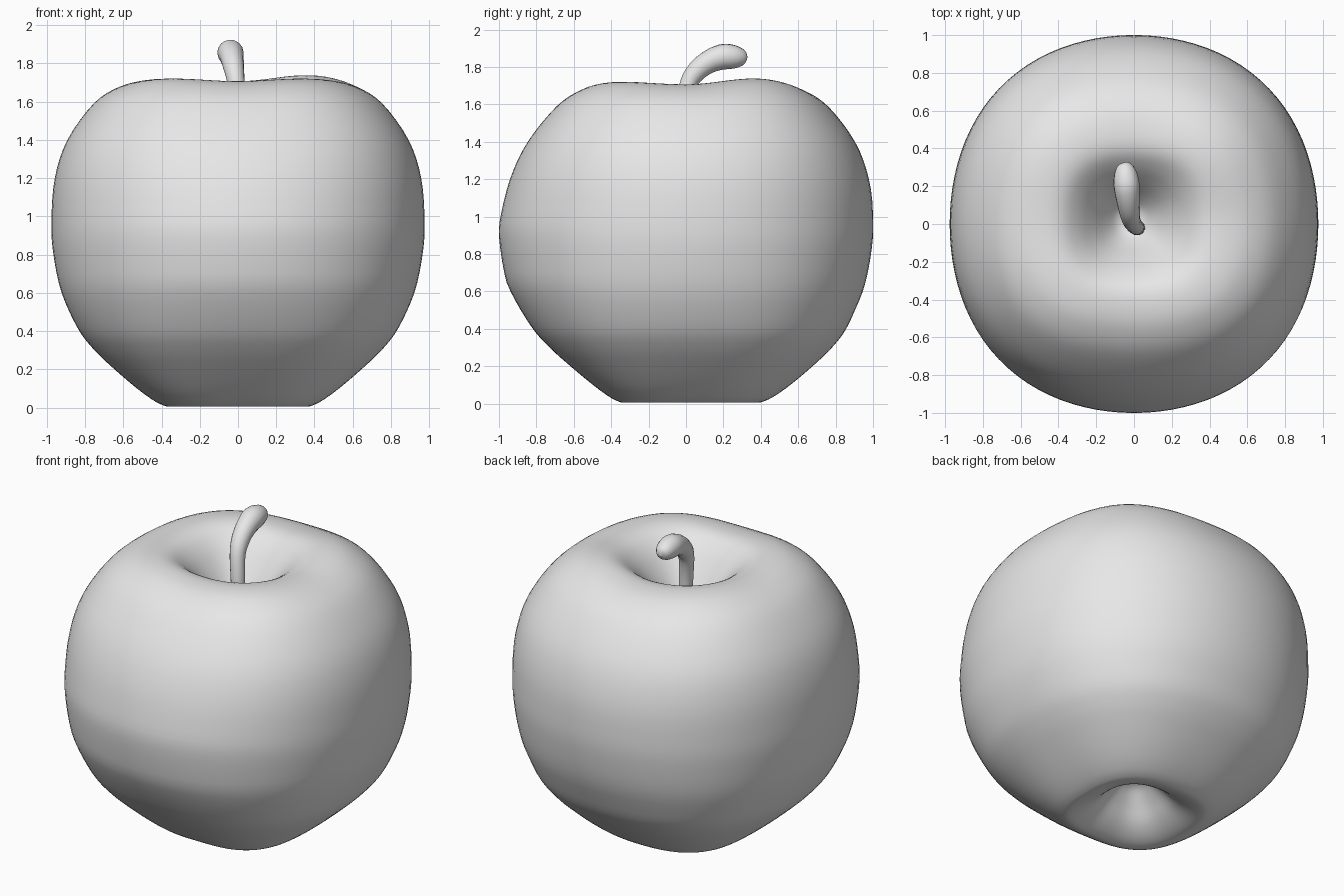
import bpy
import bmesh
from math import cos, sin, pi, exp

if "Cube" in bpy.data.objects:
    bpy.data.objects.remove(bpy.data.objects["Cube"], do_unlink=True)

grey = bpy.data.materials.new("plain_grey")
grey.use_nodes = True
COLOUR = (0.8, 0.8, 0.8, 1)
grey.diffuse_color = COLOUR
grey.node_tree.nodes["Principled BSDF"].inputs["Base Color"].default_value = COLOUR


def smooth_path(points, steps):
    """Sample a smooth curve running through all the points."""
    ext = [points[0]] + points + [points[-1]]
    out = []
    for a, b, c, d in zip(ext, ext[1:], ext[2:], ext[3:]):
        for k in range(steps):
            t = k / steps
            out.append(tuple(
                q + t / 2 * (r - p + t * (2 * p - 5 * q + 4 * r - s + t * (3 * (q - r) + s - p)))
                for p, q, r, s in zip(a, b, c, d)))
    return out + [points[-1]]


def shape(r, z, angle):
    """Push a lathed point into the slightly lopsided, squarish fruit shape."""
    c, s = cos(angle), sin(angle)
    front, back = max(0, -s) ** 2, max(0, s) ** 2
    corner = sin(2 * angle) ** 2
    scale = 1 + corner * (0.025 + 0.08 * (z - 0.95) ** 2)
    scale += front * (0.025 - 0.17 * max(0, z - 0.95) - 0.15 * max(0, 0.65 - z))
    scale += back * (0.025 + 0.08 * max(0, 0.5 - z) - 0.04 * max(0, z - 1.1))
    # Shoulders rise at the corners, most of all at the back left
    lobe = corner * (0.032 if s > 0 and c > 0 else 0.014)
    rise = lobe * exp(-((r - 0.5) / 0.22) ** 2) if z > 1 else 0
    shift = 0.02 * max(0, 1 - r / 0.5) if z > 1 else 0
    return r * scale * c - shift, r * scale * s + shift, z + rise


# Fruit body: lathed outline from the bottom hollow to the stem hollow
outline = [(0, 0.25), (0.07, 0.23), (0.14, 0.16), (0.21, 0.08), (0.28, 0.03),
           (0.35, 0.006), (0.4, 0.016), (0.46, 0.05), (0.54, 0.11), (0.645, 0.2),
           (0.75, 0.3), (0.835, 0.41), (0.922, 0.6), (0.965, 0.8), (0.976, 0.97),
           (0.958, 1.2), (0.892, 1.4), (0.755, 1.59), (0.62, 1.678), (0.49, 1.706),
           (0.38, 1.695), (0.29, 1.635), (0.21, 1.545), (0.13, 1.44), (0.07, 1.38),
           (0, 1.36)]
SIDES = 96
bm = bmesh.new()
rings = [[bm.verts.new(shape(r, z, 2 * pi * i / SIDES)) for i in range(SIDES)]
         for r, z in smooth_path(outline, 4)]
for low, high in zip(rings, rings[1:]):
    for i in range(SIDES):
        j = (i + 1) % SIDES
        bm.faces.new((low[i], low[j], high[j], high[i]))
bmesh.ops.remove_doubles(bm, verts=bm.verts, dist=0.0005)
bmesh.ops.recalc_face_normals(bm, faces=bm.faces)
for face in bm.faces:
    face.smooth = True
mesh = bpy.data.meshes.new("fruit_body")
bm.to_mesh(mesh)
bm.free()
mesh.materials.append(grey)
bpy.context.collection.objects.link(bpy.data.objects.new("fruit_body", mesh))

# Stem: bent tube with a thick rounded tip, given as x, y, z, radius
stem_path = [(0.02, -0.02, 1.34, 0.04), (0.01, -0.015, 1.55, 0.042), (-0.01, 0.01, 1.7, 0.046),
             (-0.022, 0.055, 1.775, 0.054), (-0.031, 0.12, 1.826, 0.061),
             (-0.038, 0.19, 1.853, 0.068), (-0.042, 0.24, 1.855, 0.066),
             (-0.046, 0.285, 1.85, 0.054), (-0.048, 0.315, 1.843, 0.033),
             (-0.05, 0.326, 1.84, 0.002)]
curve = bpy.data.curves.new("stem", "CURVE")
curve.dimensions = "3D"
curve.bevel_depth = 1
curve.bevel_resolution = 6
curve.use_fill_caps = True
samples = smooth_path(stem_path, 5)
spline = curve.splines.new("POLY")
spline.points.add(len(samples) - 1)
for point, (x, y, z, radius) in zip(spline.points, samples):
    point.co = (x, y, z, 1)
    point.radius = radius
spline.use_smooth = True
curve.materials.append(grey)
bpy.context.collection.objects.link(bpy.data.objects.new("stem", curve))
